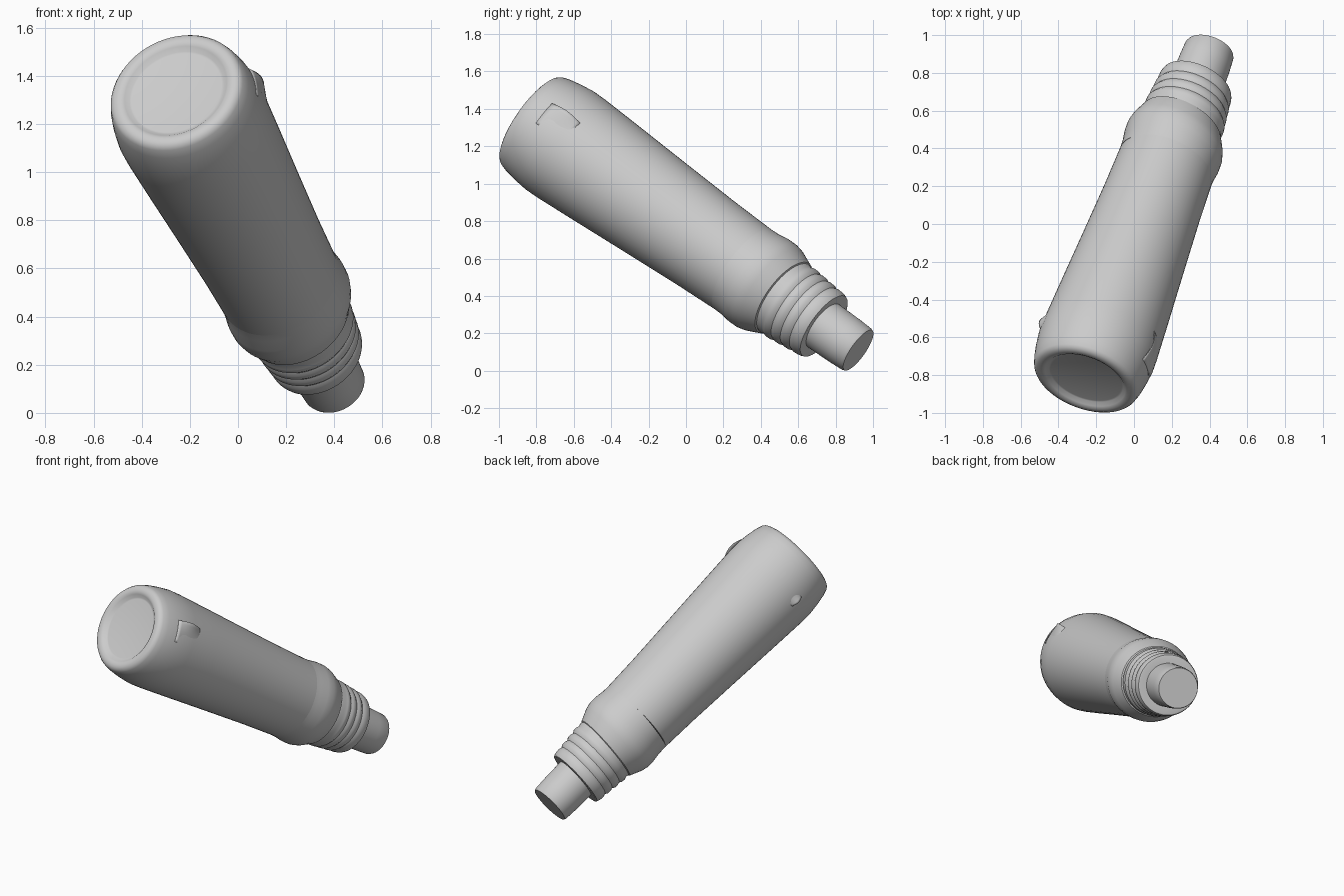
import bpy, bmesh, math
from mathutils import Vector

if "Cube" in bpy.data.objects:
    bpy.data.objects.remove(bpy.data.objects["Cube"])

# Axis of the tilted bottle: from the centre of the wide base to the nozzle tip
START = Vector((-0.26, -0.83, 1.34))
D = Vector((0.66, 1.75, -1.23)).normalized()
U = Vector((-D.y, D.x, 0)).normalized() * -1      # sideways, towards +x
V = (Vector((0, 0, 1)) - D * D.z).normalized()    # upward

grey = bpy.data.materials.new("plain grey")
grey.diffuse_color = (0.6, 0.6, 0.6, 1)
grey.use_nodes = True
grey.node_tree.nodes["Principled BSDF"].inputs["Base Color"].default_value = grey.diffuse_color


def place(t, r, a):
    return START + D * t + (U * math.cos(a) + V * math.sin(a)) * r


def finish(bm, name, angle=35):
    bmesh.ops.remove_doubles(bm, verts=bm.verts, dist=1e-5)
    bmesh.ops.recalc_face_normals(bm, faces=bm.faces)
    me = bpy.data.meshes.new(name)
    bm.to_mesh(me)
    bm.free()
    me.materials.append(grey)
    ob = bpy.data.objects.new(name, me)
    bpy.context.collection.objects.link(ob)
    bpy.ops.object.select_all(action='DESELECT')
    ob.select_set(True)
    bpy.context.view_layer.objects.active = ob
    bpy.ops.object.shade_smooth_by_angle(angle=math.radians(angle))
    return ob


def lathe(name, profile, n=64, skew=0.0):
    """Revolve (t, r) points round the axis; skew slants the rings a little."""
    bm = bmesh.new()
    rings = []
    for t, r in profile:
        ring = []
        for i in range(n):
            a = 2 * math.pi * i / n
            ring.append(bm.verts.new(place(t - skew * math.cos(a), r, a)))
        rings.append(ring)
    for p, q in zip(rings, rings[1:]):
        for i in range(n):
            j = (i + 1) % n
            bm.faces.new((p[i], p[j], q[j], q[i]))
    bm.faces.new(rings[0])
    bm.faces.new(rings[-1])
    return finish(bm, name)


# Tapered body with a dished base and rounded rim
BODY = [(0.022, 0.195), (0.02, 0.205), (0.004, 0.222), (-0.004, 0.24),
        (-0.002, 0.262), (0.006, 0.277), (0.02, 0.287), (0.06, 0.299),
        (0.12, 0.310), (0.2, 0.319), (0.28, 0.318), (0.5, 0.307),
        (0.85, 0.288), (1.2, 0.270), (1.46, 0.261)]
lathe("body", BODY)

# Shoulder bulge running down to the neck, slightly slanted
lathe("shoulder", [(1.44, 0.20), (1.44, 0.2605), (1.50, 0.263), (1.56, 0.271),
                   (1.61, 0.271), (1.65, 0.262), (1.73, 0.228),
                   (1.745, 0.20)], skew=0.025)

# Collar with shallow thread-like ridges
collar = [(1.70, 0.21), (1.735, 0.222)]
for k in range(4):
    t, r = 1.76 + k * 0.058, 0.222 - k * 0.006
    collar += [(t, r - 0.005), (t + 0.018, r + 0.001), (t + 0.04, r)]
collar += [(1.99, 0.201), (2.005, 0.195), (2.008, 0.185), (2.0, 0.12)]
lathe("collar", collar, skew=0.012)

# Nozzle
lathe("nozzle", [(1.95, 0.142), (2.05, 0.141), (2.15, 0.139), (2.228, 0.135),
                 (2.24, 0.130)], n=48)


def peel(name, t0, t1, a0, a1, lift):
    """Thin loose flake hugging the body, lifting towards one edge."""
    bm = bmesh.new()
    n = 8
    grid = []
    for i in range(n + 1):
        s = i / n
        row = []
        for j in range(n + 1):
            w = j / n
            edge = math.sin(math.pi * s)
            a = math.radians(a0 + (a1 - a0) * w)
            r = 0.313 + edge * lift * w * w
            row.append(bm.verts.new(place(t0 + (t1 - t0) * s, r, a)))
        grid.append(row)
    for i in range(n):
        for j in range(n):
            bm.faces.new((grid[i][j], grid[i + 1][j],
                          grid[i + 1][j + 1], grid[i][j + 1]))
    ob = finish(bm, name)
    mod = ob.modifiers.new("thickness", 'SOLIDIFY')
    mod.thickness = 0.004


# Loose flakes near the wide end
peel("right_flake", 0.13, 0.33, 12, 38, 0.03)
peel("left_flake", 0.20, 0.30, 165, 180, 0.025)
